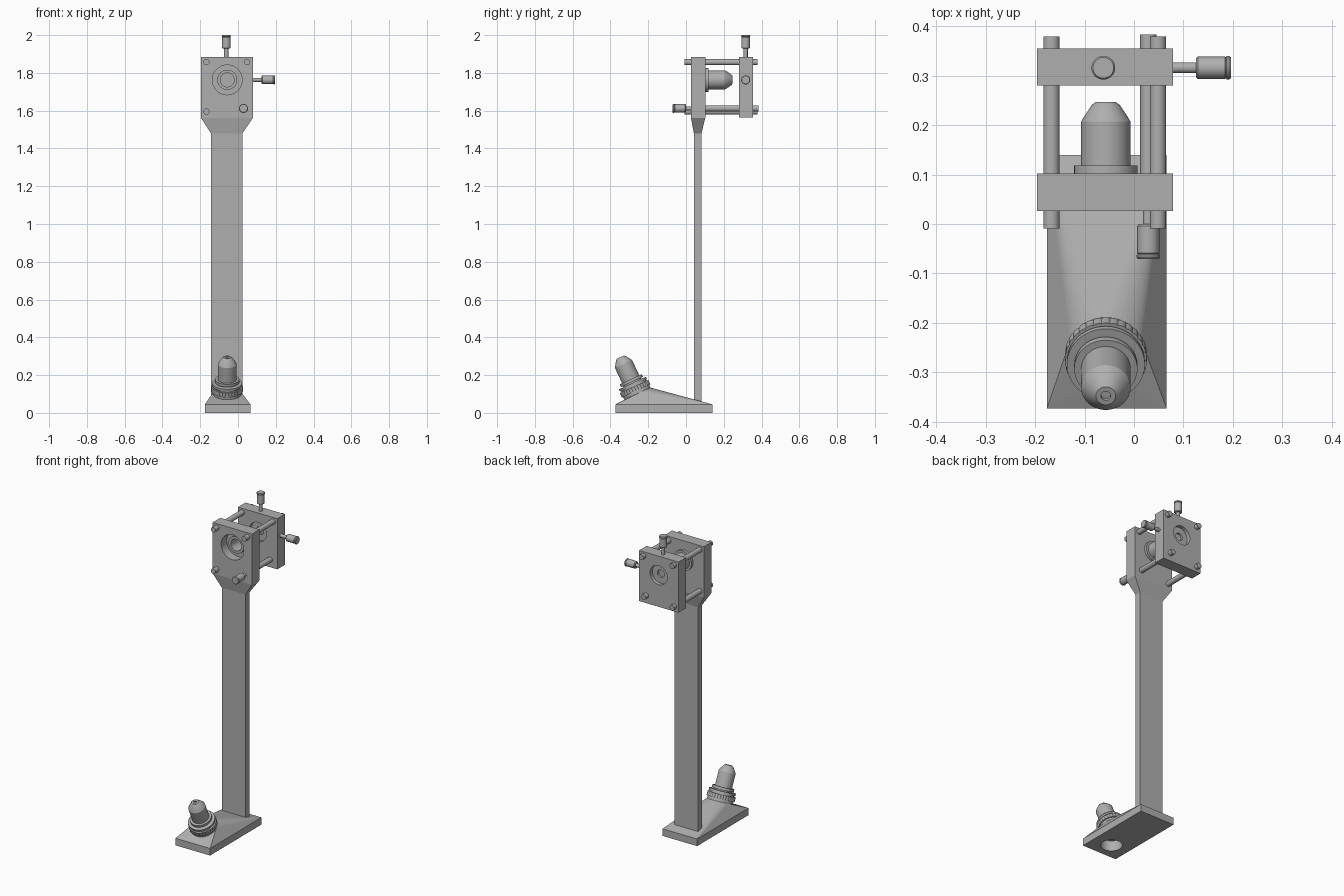
import bpy, bmesh
from math import radians, pi
from mathutils import Matrix, Vector

if "Cube" in bpy.data.objects:
    bpy.data.objects.remove(bpy.data.objects["Cube"])

CX = -0.057         # centre line of the stand
AXZ = 1.763         # height of the optical axis

grey = bpy.data.materials.new("dark_grey")
grey.diffuse_color = (0.43, 0.43, 0.43, 1)
grey.use_nodes = True
grey.node_tree.nodes["Principled BSDF"].inputs["Base Color"].default_value = grey.diffuse_color


def finish(name, bm):
    bmesh.ops.remove_doubles(bm, verts=bm.verts, dist=1e-5)
    bmesh.ops.recalc_face_normals(bm, faces=bm.faces)
    me = bpy.data.meshes.new(name)
    bm.to_mesh(me)
    bm.free()
    me.materials.append(grey)
    ob = bpy.data.objects.new(name, me)
    bpy.context.collection.objects.link(ob)
    return ob


def smooth(ob):
    bpy.ops.object.select_all(action='DESELECT')
    ob.select_set(True)
    bpy.context.view_layer.objects.active = ob
    bpy.ops.object.shade_smooth_by_angle(angle=radians(30))


def place(origin, axis):
    """Matrix that moves local z onto the given axis."""
    return Matrix.Translation(origin) @ Vector(axis).to_track_quat('Z', 'Y').to_matrix().to_4x4()


def lathe(name, profile, origin, axis, steps=48, ribs=0.0):
    """Spin a (radius, height) profile; ribs pulls in every fourth step."""
    bm = bmesh.new()
    n = len(profile)
    rings = []
    for i in range(steps):
        rot = Matrix.Rotation(2 * pi * i / steps, 4, 'Z')
        k = 1 - ribs * (i % 4 < 1)
        rings.append([bm.verts.new(rot @ Vector((r * k, 0, h))) for r, h in profile])
    for i in range(steps):
        a, b = rings[i], rings[(i + 1) % steps]
        for j in range(n):
            m = (j + 1) % n
            if profile[j][0] + profile[m][0] > 0:
                bm.faces.new((a[j], b[j], b[m], a[m]))
    bm.transform(place(origin, axis))
    ob = finish(name, bm)
    smooth(ob)
    return ob


def rod(name, r, length, origin, axis, steps=32):
    return lathe(name, [(0, 0), (r, 0), (r, length), (0, length)], origin, axis, steps)


def box_points(x0, x1, y0, y1, z0, z1):
    return [Vector((x, y, z)) for x in (x0, x1) for y in (y0, y1) for z in (z0, z1)]


def hull(name, points):
    bm = bmesh.new()
    for p in points:
        bm.verts.new(p)
    res = bmesh.ops.convex_hull(bm, input=bm.verts)
    junk = {g for g in res['geom_interior'] + res['geom_unused'] if isinstance(g, bmesh.types.BMVert)}
    bmesh.ops.delete(bm, geom=list(junk), context='VERTS')
    bmesh.ops.dissolve_limit(bm, angle_limit=radians(0.5), verts=bm.verts, edges=bm.edges)
    return finish(name, bm)


def cut(ob, cutter, soft=True):
    mod = ob.modifiers.new("hole", 'BOOLEAN')
    mod.object = cutter
    mod.solver = 'EXACT'
    bpy.context.view_layer.objects.active = ob
    bpy.ops.object.modifier_apply(modifier=mod.name)
    bpy.data.objects.remove(cutter)
    if soft:
        smooth(ob)
    else:
        ob.data.shade_flat()


def lens(name, origin, axis):
    """Objective barrel, hollow from the rear; height 0 is the flange seat."""
    lathe(name, [(0.037, -0.04), (0.053, -0.04), (0.053, 0), (0.064, 0), (0.064, 0.016),
                 (0.05, 0.016), (0.05, 0.105), (0.044, 0.115), (0.028, 0.139), (0.02, 0.145),
                 (0.01, 0.145), (0.01, 0.136), (0, 0.136), (0, 0.1), (0.037, 0.1)], origin, axis)


def knob(name, neck, origin, axis):
    """Adjuster screw: thin neck, barrel and a rimmed end."""
    e = neck + 0.071
    lathe(name, [(0, -0.06), (0.011, -0.06), (0.011, neck), (0.019, neck), (0.0225, neck + 0.004),
                 (0.0225, e - 0.012), (0.021, e - 0.010), (0.024, e - 0.008), (0.024, e - 0.004),
                 (0.021, e), (0, e)], origin, axis, 32)


# base plate blended into a tilted lens seat
tilt = Vector((0, -0.4226, 0.9063))
seat = Vector((CX, -0.266, 0.12))
M = place(seat, tilt)
rim = [M @ (Matrix.Rotation(2 * pi * i / 48, 4, 'Z') @ Vector((0.076, 0, -0.02))) for i in range(48)]
base = hull("base", box_points(-0.176, 0.066, -0.373, 0.14, 0, 0.045) + rim)
cut(base, rod("base_bore", 0.062, 0.095, (seat.x, -0.268, -0.03), (0, 0, 1), 48), soft=False)

# lower lens with its stacked clamp rings
lathe("lower_ring", [(0, -0.025), (0.076, -0.025), (0.076, -0.004), (0, -0.004)], seat, tilt)
lathe("knurled_ring", [(0, -0.004), (0.083, -0.004), (0.083, 0.022), (0, 0.022)], seat, tilt, 120, 0.025)
lathe("upper_ring", [(0, 0.022), (0.073, 0.022), (0.073, 0.029), (0.079, 0.029),
                     (0.079, 0.042), (0, 0.042)], seat, tilt)
lens("lower_lens", seat + tilt * 0.048, tilt)

# post and flared neck
hull("post", box_points(-0.143, 0.023, 0.042, 0.082, 0, 1.485))
hull("post_flare", box_points(-0.143, 0.023, 0.042, 0.082, 1.479, 1.48)
     + box_points(-0.196, 0.079, 0.026, 0.102, 1.562, 1.563))

# front plate with a stepped bore, and rear plate with a recessed disc
for name, y0, y1, radius in (("front_plate", 0.026, 0.102, 0.079), ("rear_plate", 0.28, 0.355, 0.06)):
    plate = hull(name, box_points(-0.196, 0.079, y0, y1, 1.563, 1.883))
    if name == "front_plate":
        prof = [(0, -0.1), (radius, -0.1), (radius, 0.055), (0.053, 0.055), (0.053, 0.2), (0, 0.2)]
        cut(plate, lathe("plate_bore", prof, (CX, y0, AXZ), (0, 1, 0)))
    else:
        cut(plate, rod("plate_bore", radius, 0.3, (CX, y0 - 0.1, AXZ), (0, 1, 0), 48))
lens("upper_lens", (CX, 0.102, AXZ), (0, 1, 0))
lathe("recessed_disc", [(0, 0.013), (0.024, 0.013), (0.024, 0), (0.06, 0), (0.06, 0.03),
                        (0.024, 0.03), (0.024, 0.017), (0, 0.017)], (CX, 0.302, AXZ), (0, 1, 0))

# guide rods joining the plates
for name, x, z in (("rod_top_left", -0.167, 1.857), ("rod_top_right", 0.0485, 1.857),
                   ("rod_bottom_left", -0.167, 1.595)):
    rod(name, 0.0165, 0.388, (x, -0.009, z), (0, 1, 0))
rod("focus_rod", 0.0165, 0.29, (0.029, 0.093, 1.612), (0, 1, 0))

# adjuster knobs
knob("focus_knob", 0.027, (0.029, 0.027, 1.612), (0, -1, 0))
knob("top_knob", 0.046, (-0.062, 0.316, 1.883), (0, 0, 1))
knob("side_knob", 0.046, (0.079, 0.316, AXZ), (1, 0, 0))
